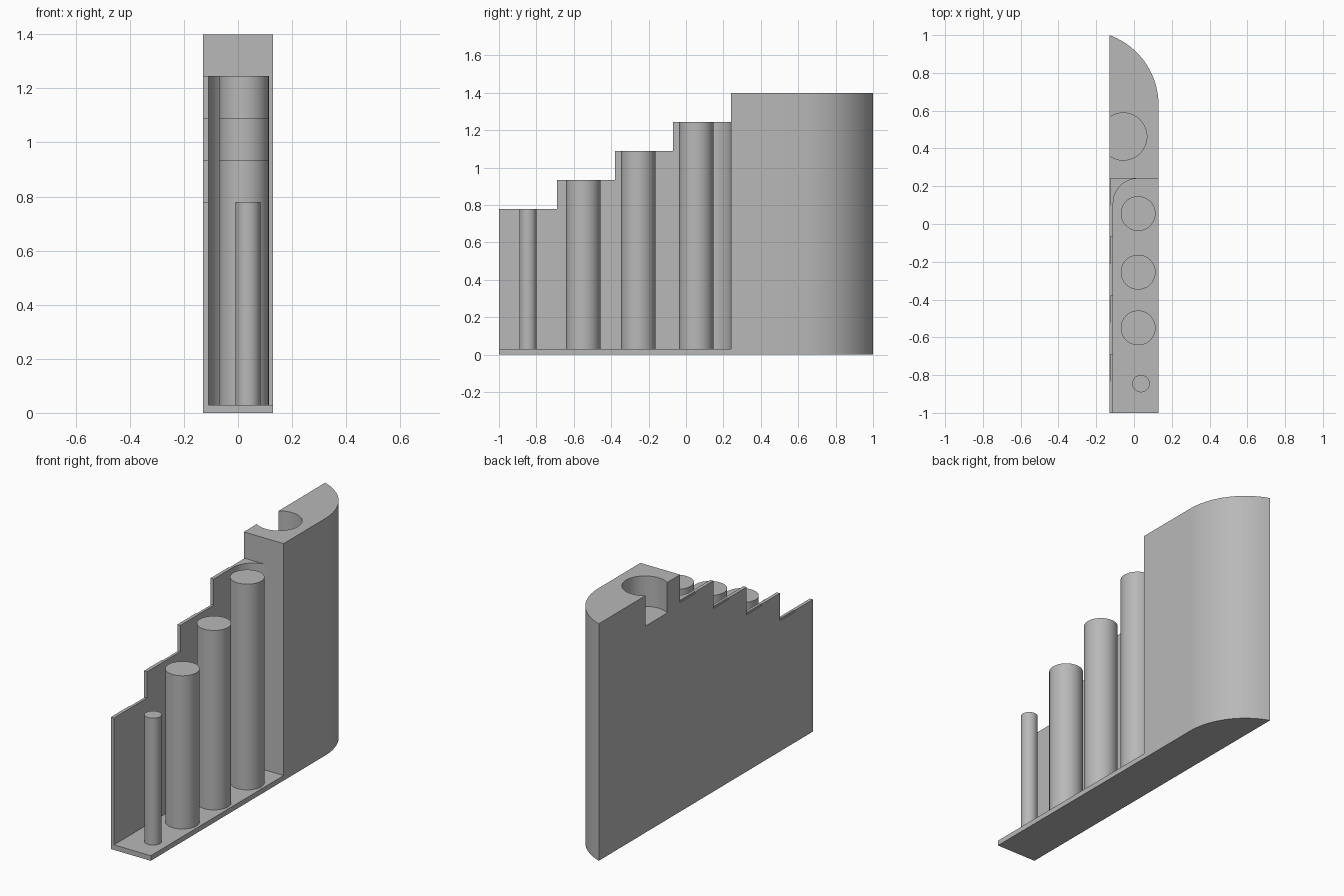
import bpy, bmesh, math
from mathutils import Vector

cube = bpy.data.objects.get("Cube")
if cube:
    bpy.data.objects.remove(cube, do_unlink=True)

grey = bpy.data.materials.new("plain grey")
grey.use_nodes = True
colour = (0.48, 0.48, 0.48, 1)
grey.diffuse_color = colour
grey.node_tree.nodes["Principled BSDF"].inputs["Base Color"].default_value = colour

W = 0.13                      # half width
WALL_IN = -0.11               # inner face of the thin wall
FLOOR = 0.03                  # thickness of the base plate
BLOCK_Y = 0.24                # front of the tall block
TOP = 1.40
RUN, RISE = 0.31, 0.155       # size of one stair


def prism(name, points, direction):
    """Extrude a closed outline along a direction."""
    bm = bmesh.new()
    face = bm.faces.new([bm.verts.new(p) for p in points])
    new = bmesh.ops.extrude_face_region(bm, geom=[face])["geom"]
    verts = [v for v in new if isinstance(v, bmesh.types.BMVert)]
    bmesh.ops.translate(bm, verts=verts, vec=Vector(direction))
    bmesh.ops.recalc_face_normals(bm, faces=bm.faces)
    mesh = bpy.data.meshes.new(name)
    bm.to_mesh(mesh)
    bm.free()
    obj = bpy.data.objects.new(name, mesh)
    bpy.context.collection.objects.link(obj)
    mesh.materials.append(grey)
    smooth(obj)
    return obj


def smooth(obj):
    bpy.ops.object.select_all(action="DESELECT")
    bpy.context.view_layer.objects.active = obj
    obj.select_set(True)
    bpy.ops.object.shade_smooth_by_angle(angle=math.radians(30))


def arc(cx, cy, r, start, end, z=0, steps=24):
    angles = [start + (end - start) * i / steps for i in range(steps + 1)]
    return [(cx + r * math.cos(a), cy + r * math.sin(a), z) for a in angles]


def cylinder(name, x, y, r, bottom, top):
    ring = arc(x, y, r, 0, math.tau, bottom, 64)[:-1]
    return prism(name, ring, (0, 0, top - bottom))


# Base plate
prism("base_plate", [(-W, -1, 0), (W, -1, 0), (W, BLOCK_Y, 0), (-W, BLOCK_Y, 0)],
      (0, 0, FLOOR))

# Tall block with a rounded back corner
R, CY = 0.393, 0.63
sweep = math.acos((R - 2 * W) / R)
outline = [(-W, BLOCK_Y, 0), (W, BLOCK_Y, 0)] + arc(W - R, CY, R, 0, sweep)
block = prism("tall_block", outline, (0, 0, TOP))

# Round pocket in the block, breaking through its right side
cutter = cylinder("pocket_cutter", -0.057, 0.463, 0.125, TOP - 0.18, TOP + 0.1)
cutter.hide_render = True
cut = block.modifiers.new("pocket", "BOOLEAN")
cut.operation = "DIFFERENCE"
cut.solver = "EXACT"
cut.object = cutter
bpy.context.view_layer.objects.active = block
bpy.ops.object.modifier_apply(modifier=cut.name)
bpy.data.objects.remove(cutter, do_unlink=True)
smooth(block)


# Stepped wall, its outer skin slightly lowered before each riser
def stepped_wall(name, x0, x1, drop):
    points = [(x0, BLOCK_Y, 0), (x0, -1, 0)]
    for i in range(4):
        y, z = -1 + RUN * i, 0.78 + RISE * i
        points.append((x0, y, z))
        if drop:
            points += [(x0, y + 0.17, z), (x0, y + 0.17, z - drop),
                       (x0, y + RUN, z - drop)]
        else:
            points.append((x0, y + RUN, z))
    prism(name, points, (x1 - x0, 0, 0))


stepped_wall("wall_inner", -0.125, WALL_IN, 0)
stepped_wall("wall_outer_skin", -W, -0.125, 0.01)

# Concave fillet between the wall and the block
r = 0.13
curve = arc(WALL_IN + r, BLOCK_Y - r, r, math.pi / 2, math.pi, FLOOR)
prism("corner_fillet", [(WALL_IN, BLOCK_Y, FLOOR)] + curve, (0, 0, 1.245 - FLOOR))

# Row of pipes, rising towards the block
pipes = [(0.037, -0.845, 0.046), (0.022, -0.55, 0.092),
         (0.022, -0.255, 0.092), (0.022, 0.055, 0.092)]
for i, (x, y, radius) in enumerate(pipes):
    cylinder(f"pipe_{i + 1}", x, y, radius, FLOOR, 0.78 + RISE * i)
